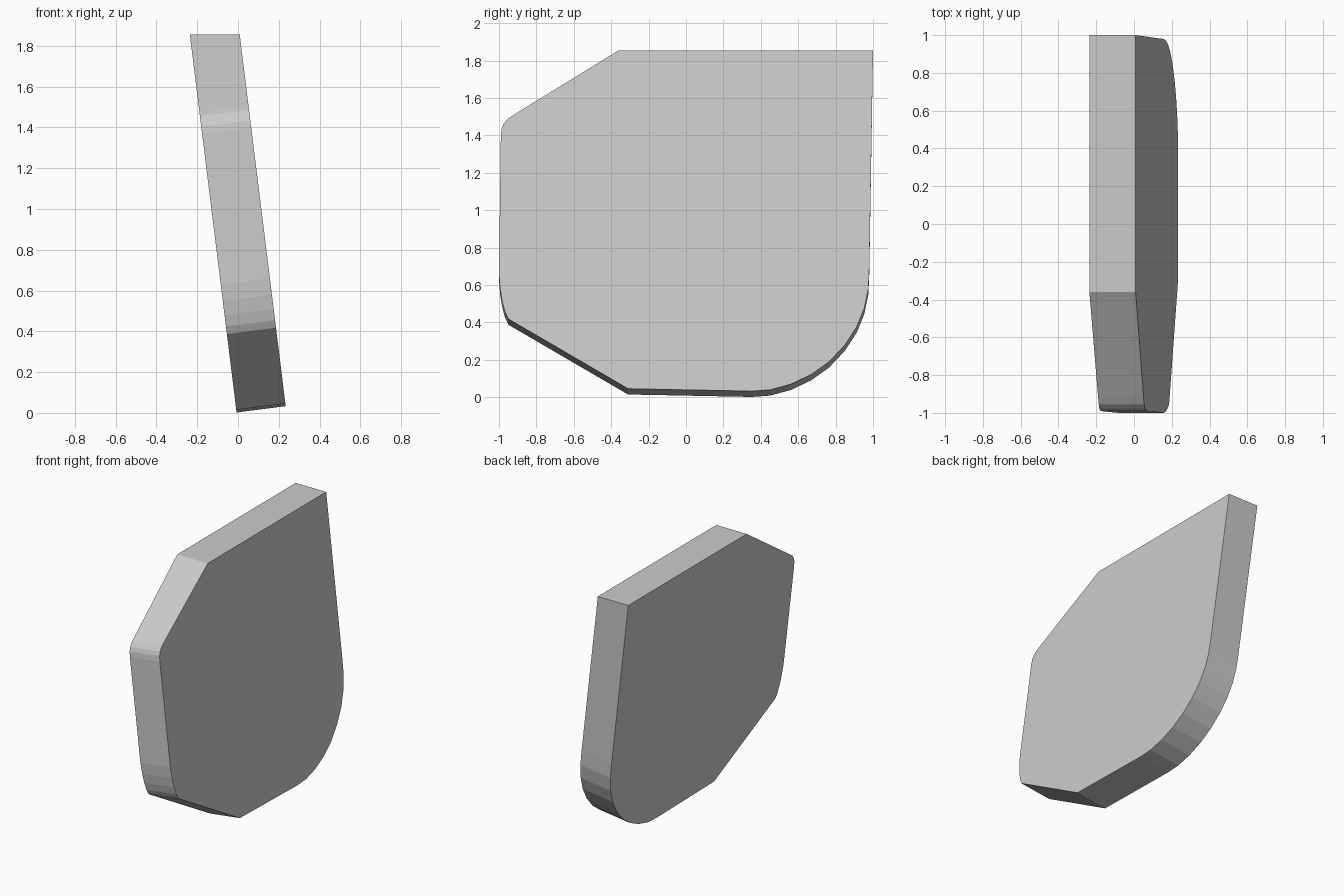
import bpy
import bmesh

if "Cube" in bpy.data.objects:
    bpy.data.objects.remove(bpy.data.objects["Cube"])

TOP = 1.855      # level top edge
LEAN = 0.1237    # backwards lean of the slab, x per z
DX, DZ = 0.241, 0.031  # thickness offset, square to the leaning face

# outline of the +x face as (y, z)
outline = [
    (1.0, TOP), (-0.36, TOP), (-0.925, 1.508),
    # small rounded shoulder
    (-0.955, 1.487), (-0.975, 1.463), (-0.986, 1.435), (-0.99, 1.40),
    # lower front edge
    (-1.0, 0.66), (-0.994, 0.58), (-0.982, 0.51), (-0.967, 0.455), (-0.948, 0.418),
    (-0.31, 0.046), (0.35, 0.033),
    # large rounded corner
    (0.45, 0.04), (0.56, 0.07), (0.67, 0.122), (0.765, 0.19), (0.85, 0.28),
    (0.912, 0.375), (0.953, 0.475), (0.975, 0.58), (0.98, 0.69),
]


def right_point(y, z):
    return (0.234 - LEAN * (z - 0.033), y, z)


def left_point(y, z):
    # the top edge stays level, everything else is offset square to the face
    low = z if z == TOP else z - DZ
    return (-0.007 - LEAN * (low - 0.002), y, low)


# leaning slab
bm = bmesh.new()
right = [bm.verts.new(right_point(y, z)) for y, z in outline]
left = [bm.verts.new(left_point(y, z)) for y, z in outline]
bm.faces.new(right)
bm.faces.new(left[::-1])
n = len(outline)
for i in range(n):
    j = (i + 1) % n
    bm.faces.new((right[i], left[i], left[j], right[j]))
bmesh.ops.recalc_face_normals(bm, faces=bm.faces)
mesh = bpy.data.meshes.new("leaning_panel")
bm.to_mesh(mesh)
bm.free()
bpy.context.collection.objects.link(bpy.data.objects.new("leaning_panel", mesh))
